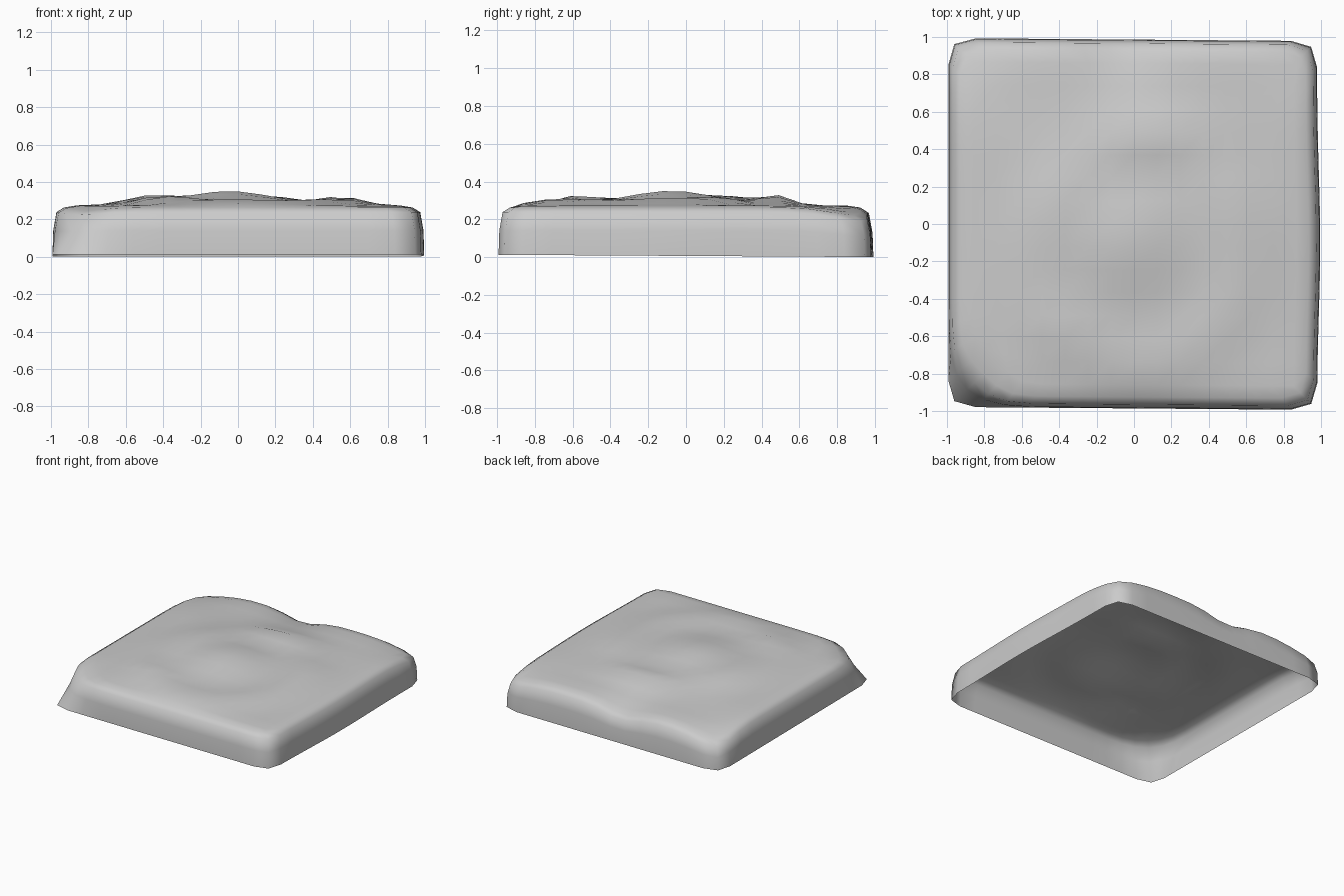
import bpy, bmesh
from math import exp, hypot, atan2, cos, radians

if "Cube" in bpy.data.objects:
    bpy.data.objects.remove(bpy.data.objects["Cube"])

N = 15          # vertices per side of the top grid
EDGE = 0.86     # half width of the top before it rolls over


def bump(x, y, cx, cy, rx, ry, h):
    return h * exp(-((x - cx) / rx) ** 2 - ((y - cy) / ry) ** 2)


def rim_dip(x, y):
    # sagging parts of the rear rim and its corners
    return (bump(x, y, -0.08, 1.0, 0.2, 0.25, 0.065)
            + bump(x, y, -1.0, 1.0, 0.3, 0.25, 0.075)
            + bump(x, y, 1.0, 1.0, 0.25, 0.25, 0.06))


def front_left_pull(x, y):
    return bump(x, y, -EDGE, -EDGE, 0.18, 0.18, 1.0)


def height(x, y):
    dx, dy = x + 0.05, y + 0.08
    r, a = hypot(dx, dy), atan2(dy, dx)
    z = 0.27 + 0.018 * exp(-(r / 0.7) ** 2)
    # central mound
    z += 0.064 * exp(-(r / 0.31) ** 2)
    # ring ridge, wider toward the front right
    rim = 0.56 + 0.12 * cos(a - radians(-50))
    z += 0.027 * exp(-((r - rim) / 0.13) ** 2)
    # local rises and hollows
    z += bump(x, y, 0.12, 0.50, 0.34, 0.10, 0.034)
    z += bump(x, y, 0.1, 0.30, 0.3, 0.1, -0.016)
    z += bump(x, y, -0.45, 0.1, 0.12, 0.3, 0.015)
    z += bump(x, y, 0.55, 0.05, 0.13, 0.3, 0.015)
    z += bump(x, y, -0.4, -0.57, 0.2, 0.12, 0.02)
    z += bump(x, y, -0.7, 0.65, 0.2, 0.12, -0.008)
    return z - rim_dip(x, y)


bm = bmesh.new()
step = 2 * EDGE / (N - 1)

# Rolling top surface
top = [[bm.verts.new((x, y, height(x, y)))
        for x in (-EDGE + i * step for i in range(N))]
       for y in (-EDGE + j * step for j in range(N))]
for j in range(N - 1):
    for i in range(N - 1):
        bm.faces.new((top[j][i], top[j][i + 1], top[j + 1][i + 1], top[j + 1][i]))

# Rim loop, counter-clockwise
M = N - 1
loop = ([top[0][i] for i in range(M)] + [top[j][M] for j in range(M)]
        + [top[M][i] for i in range(M, 0, -1)] + [top[j][0] for j in range(M, 0, -1)])
base = [v.co.copy() for v in loop]

# The front left corner slopes back further than the others
for row in top:
    for v in row:
        s = 0.1 * front_left_pull(v.co.x, v.co.y)
        v.co.x += s
        v.co.y += s

# Rounded shoulder and open-bottomed walls: (half width, z, front-left pull)
prev = loop
for half, z, pull in ((0.925, 0.263, 0.09), (0.965, 0.238, 0.08),
                      (0.982, 0.14, 0.06), (0.986, 0.008, 0.0)):
    ring = []
    for p in base:
        x, y = p.x * half / EDGE, p.y * half / EDGE
        if abs(abs(p.x) - abs(p.y)) < 1e-4:
            x, y = x * 0.968, y * 0.968
        s = pull * front_left_pull(p.x, p.y)
        zz = z - (rim_dip(x, y) + 0.2 * s) * z / 0.26
        ring.append(bm.verts.new((x + s, y + s, zz)))
    for k in range(len(ring)):
        n = (k + 1) % len(ring)
        bm.faces.new((prev[k], ring[k], ring[n], prev[n]))
    prev = ring

# Gentle unevenness of the outline
for v in bm.verts:
    x, y = v.co.x, v.co.y
    v.co.x += (0.018 * exp(-((y + 0.1) / 0.5) ** 2) - 0.008) * max(x, 0) - 0.006 * (x < -0.9)
    v.co.y += -0.008 * x * abs(y)
    if v.co.z < 0.02:
        v.co.z = 0.006 - 0.006 * y

for f in bm.faces:
    f.smooth = True

mesh = bpy.data.meshes.new("ground_tile")
bm.to_mesh(mesh)
bm.free()
tile = bpy.data.objects.new("ground_tile", mesh)
bpy.context.collection.objects.link(tile)
